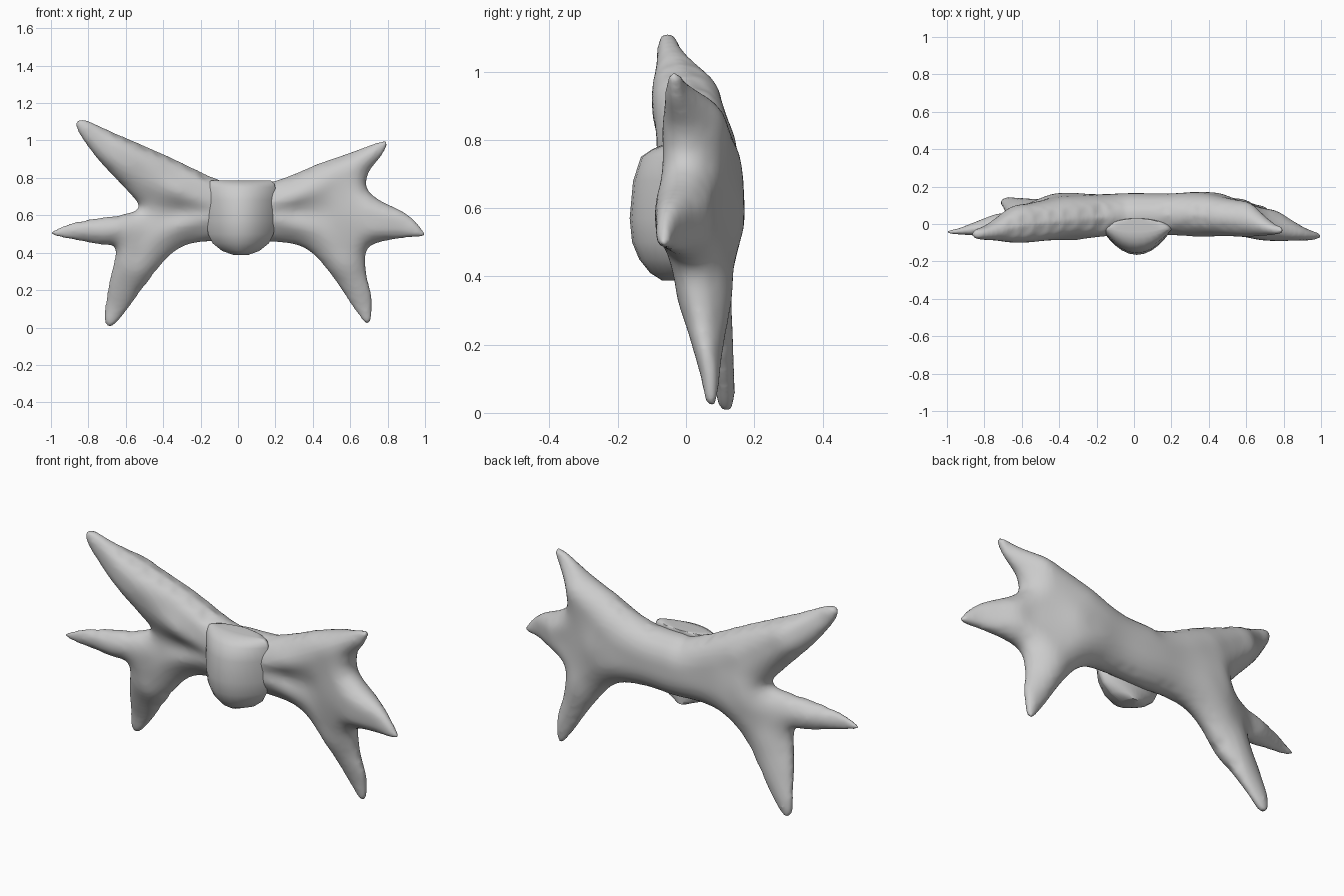
import bpy, math
from mathutils import Vector, Matrix
from mathutils.geometry import delaunay_2d_cdt, intersect_point_line

if "Cube" in bpy.data.objects:
    bpy.data.objects.remove(bpy.data.objects["Cube"])

# Front outline of the ribbon (x, z), clockwise from the top middle
OUTLINE = [(0, .775), (.2, .785), (.4, .865), (.6, .935), (.76, .995), (.8, .985), (.77, .92),
           (.7, .83), (.69, .745), (.76, .68), (.9, .61), (.99, .52), (.99, .485), (.86, .475),
           (.7, .43), (.685, .3), (.717, .16), (.713, .05), (.685, .02), (.62, .1), (.5, .28),
           (.38, .41), (.24, .455), (0, .455), (-.22, .455), (-.36, .39), (-.5, .22), (-.63, .045),
           (-.69, .001), (-.716, .06), (-.69, .24), (-.655, .42), (-.75, .445), (-.975, .487),
           (-.995, .515), (-.86, .567), (-.62, .605), (-.53, .645), (-.6, .74), (-.75, .9),
           (-.862, 1.06), (-.835, 1.115), (-.68, 1.05), (-.38, .92), (-.08, .78)]
# Depth anchors: x, z, front y, back y
DEPTH = [(0, .62, -.06, .165), (-.35, .78, -.085, .15), (-.6, .9, -.1, .105), (-.83, 1.07, -.085, -.02),
         (-.42, .6, -.03, .165), (-.7, .53, -.07, .06), (-.97, .5, -.06, -.025), (-.52, .36, -.025, .135),
         (-.68, .06, .085, .145), (.35, .76, -.065, .165), (.58, .87, -.07, .125), (.77, .97, -.065, .0),
         (.42, .6, -.04, .17), (.72, .57, -.09, .08), (.96, .52, -.09, -.035), (.53, .38, -.03, .14),
         (.69, .07, .045, .1)]


def spline(pts, steps):
    """Closed Catmull-Rom curve."""
    out, n = [], len(pts)
    for i in range(n):
        a, b, c, d = (Vector(pts[(i + k) % n]) for k in (-1, 0, 1, 2))
        for s in range(steps):
            t = s / steps
            out.append(.5 * (2 * b + (c - a) * t + (2 * a - 5 * b + 4 * c - d) * t * t
                             + (3 * b - a - 3 * c + d) * t ** 3))
    return out


def edge_distance(p, loop):
    best = 9
    for a, b in zip(loop, loop[1:] + loop[:1]):
        q, t = intersect_point_line(p, a, b)
        t = min(max(t, 0), 1)
        best = min(best, (p - a.lerp(b, t)).length)
    return best


def depth_at(p):
    """Smooth front and back depth: weighted local plane through the anchors."""
    m = Matrix(((0, 0, 0),) * 3)
    f, b = Vector((0, 0, 0)), Vector((0, 0, 0))
    for x, z, fy, by in DEPTH:
        u = Vector((1, x - p.x, z - p.y))
        w = 1 / (u.y ** 2 + u.z ** 2 + .006) ** 2
        for i in range(3):
            for j in range(3):
                m[i][j] += w * u[i] * u[j]
        f += w * fy * u
        b += w * by * u
    for i in (1, 2):
        m[i][i] += m[0][0] * .002
    inv = m.inverted()
    return (inv @ f).x, (inv @ b).x


def make_object(name, verts, faces):
    me = bpy.data.meshes.new(name)
    me.from_pydata(verts, [], faces)
    ob = bpy.data.objects.new(name, me)
    bpy.context.collection.objects.link(ob)
    return ob


# Ribbon: triangulated outline (with inset rings) inflated to front and back surfaces
loop = spline(OUTLINE, 4)
n = len(loop)
step = .026
pts = list(loop)
for inset in (.004, .014):
    for i in range(n):
        d = (loop[(i + 1) % n] - loop[i - 1]).normalized()
        p = loop[i] + Vector((d.y, -d.x)) * inset
        if edge_distance(p, loop) > inset * .9:
            pts.append(p)
for i in range(-39, 40):
    for j in range(0, 45):
        p = Vector(((i + .5 * (j % 2)) * step, j * step))
        if edge_distance(p, loop) > .024:
            pts.append(p)
flat, _, tris, *_ = delaunay_2d_cdt(pts, [(i, (i + 1) % n) for i in range(n)],
                                    [list(range(n))], 1, 1e-5)
used = {i for t in tris for i in t}
verts, front_id, back_id = [], {}, {}
for i in sorted(used):
    p = flat[i]
    f, b = depth_at(p)
    mid, half = (f + b) / 2, max((b - f) / 2, .02)
    d = edge_distance(p, loop)
    r = math.hypot(p.x, p.y - .6)
    k = min(d / max(.04, .135 - .2 * max(0, r - .45)), 1)   # rounder rim near the tips
    t = half * math.sqrt(max(0, 1 - (1 - k) ** 2))
    front_id[i] = back_id[i] = len(verts)
    # radiating pleats beside the knot
    fade = max(0, 1 - abs(abs(p.x) - .32) / .2) * k
    ang = math.atan2(p.y - .62, abs(p.x))
    verts.append((p.x, mid - t + .014 * fade * math.cos(ang * 11), p.y))
    if d > 1e-4:
        back_id[i] = len(verts)
        verts.append((p.x, mid + t, p.y))
faces = []
for t in tris:
    faces.append([front_id[i] for i in t])
    back = [back_id[i] for i in reversed(t)]
    if set(back) != set(faces[-1]):
        faces.append(back)
ribbon = make_object("ribbon_bow", verts, faces)

# Knot: stacked rings (z, half width, front y), bulging forward to a soft ridge
RINGS = [(.787, .12, -.04), (.785, .16, -.07), (.772, .178, -.1), (.75, .185, -.132), (.68, .185, -.155),
         (.57, .185, -.165), (.5, .175, -.158), (.45, .15, -.137), (.41, .1, -.105), (.388, .04, -.07)]
SEG = 28
verts, faces = [], []
for z, w, f in RINGS:
    for s in range(SEG):
        a = 2 * math.pi * s / SEG
        c = math.cos(a)
        y = -.03 + ((f + .03) * c ** 1.9 if c > 0 else .06 * -c)
        verts.append((.015 + w * math.sin(a), y, z))
for r in range(len(RINGS) - 1):
    for s in range(SEG):
        a, b = r * SEG + s, r * SEG + (s + 1) % SEG
        faces.append((a, b, b + SEG, a + SEG))
faces.append(list(range(SEG))[::-1])
faces.append([(len(RINGS) - 1) * SEG + s for s in range(SEG)])
knot = make_object("center_knot", verts, faces)

# Consistent outward normals, smooth shading
for ob, angle in ((ribbon, 180), (knot, 60)):
    bpy.ops.object.select_all(action='DESELECT')
    ob.select_set(True)
    bpy.context.view_layer.objects.active = ob
    bpy.ops.object.mode_set(mode='EDIT')
    bpy.ops.mesh.select_all(action='SELECT')
    bpy.ops.mesh.normals_make_consistent(inside=False)
    bpy.ops.object.mode_set(mode='OBJECT')
    bpy.ops.object.shade_smooth_by_angle(angle=math.radians(angle))

# Even out the ribbon rim
rm = ribbon.modifiers.new("even_mesh", 'REMESH')
rm.mode, rm.voxel_size, rm.use_smooth_shade = 'VOXEL', .012, True
sm = ribbon.modifiers.new("soften", 'SMOOTH')
sm.factor, sm.iterations = .5, 8
